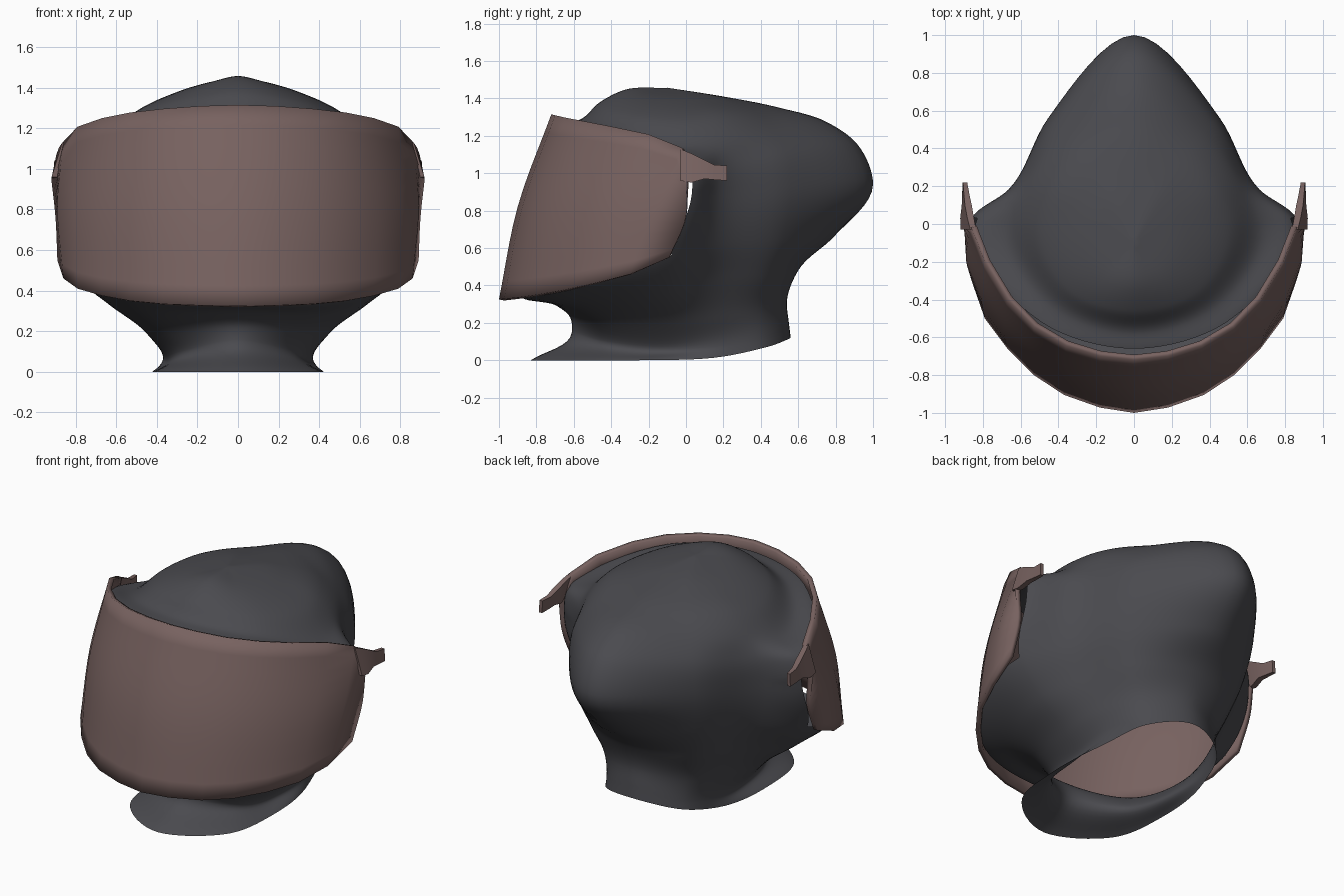
import bpy, bmesh
from mathutils import Vector as V

if "Cube" in bpy.data.objects:
    bpy.data.objects.remove(bpy.data.objects["Cube"])


def material(name, rgb):
    m = bpy.data.materials.new(name)
    m.diffuse_color = (*rgb, 1)
    m.use_nodes = True
    m.node_tree.nodes["Principled BSDF"].inputs["Base Color"].default_value = m.diffuse_color
    return m


dark = material("charcoal grey", (0.069, 0.069, 0.078))
brown = material("dusty brown", (0.186, 0.122, 0.116))


def spline(pts, n, closed=False):
    """Smooth curve through the points, n steps per segment."""
    k = len(pts)

    def tangent(i):
        if not closed and i in (0, k - 1):
            j = min(i, k - 2)
            return (pts[j + 1] - pts[j]) / max((pts[j + 1] - pts[j]).length, 1e-6)
        a, b, c = pts[i - 1], pts[i], pts[(i + 1) % k]
        h0, h1 = max((b - a).length, 1e-6), max((c - b).length, 1e-6)
        return ((b - a) / h0 * h1 + (c - b) / h1 * h0) / (h0 + h1)

    out = []
    for i in range(k if closed else k - 1):
        j = (i + 1) % k
        p, q = pts[i], pts[j]
        h = (q - p).length
        m0, m1 = tangent(i) * h, tangent(j) * h
        for s in range(n):
            t = s / n
            out.append(p * (2*t**3 - 3*t*t + 1) + m0 * (t**3 - 2*t*t + t)
                       + q * (3*t*t - 2*t**3) + m1 * (t**3 - t*t))
    if not closed:
        out.append(pts[-1].copy())
    return out


def mirrored(cols):
    """Front-to-side columns extended to the -x side."""
    return [[V((-p.x, p.y, p.z)) for p in c] for c in cols]


def grid_object(name, grid, mat, closed=False, skip=lambda i, j: False):
    """grid[column][row] -> mesh object."""
    bm = bmesh.new()
    vs = [[bm.verts.new(p) for p in c] for c in grid]
    n = len(vs)
    for i in range(n if closed else n - 1):
        a, b = vs[i], vs[(i + 1) % n]
        for j in range(len(a) - 1):
            if not skip(i, j):
                bm.faces.new((a[j], b[j], b[j + 1], a[j + 1]))
    bmesh.ops.remove_doubles(bm, verts=bm.verts, dist=0.0005)
    bmesh.ops.delete(bm, geom=[v for v in bm.verts if not v.link_faces], context='VERTS')
    me = bpy.data.meshes.new(name)
    bm.to_mesh(me)
    bm.free()
    me.materials.append(mat)
    ob = bpy.data.objects.new(name, me)
    bpy.context.collection.objects.link(ob)
    return ob


# Hood: upright profiles from neck edge to crown, front round to back
front = [(0, -.83, 0), (0, -.61, .15), (0, -.62, .23), (0, -.69, .29), (0, -.88, .335),
         (0, -.92, .8), (0, -.66, 1.27), (0, -.57, 1.285), (0, -.46, 1.38), (0, -.33, 1.445)]
front_corner = [(.36, -.60, 0), (.28, -.42, .09), (.37, -.43, .19), (.47, -.54, .28),
                (.56, -.73, .36), (.98, -.2, .8), (.49, -.52, 1.235), (.43, -.43, 1.245),
                (.34, -.35, 1.33), (.19, -.26, 1.41)]
side_rim = [(.42, -.25, 0), (.355, -.10, .06), (.46, -.10, .20), (.645, -.10, .36),
            (.82, -.08, .56), (.86, .03, .88), (.83, .03, 1.06), (.66, -.02, 1.14),
            (.50, 0, 1.285), (.28, -.02, 1.385)]
side_back = [(.37, .20, .02), (.36, .20, .08), (.41, .20, .24), (.52, .18, .44),
             (.61, .18, .62), (.665, .18, .88), (.64, .19, 1.06), (.57, .18, 1.18),
             (.45, .17, 1.30), (.24, .10, 1.39)]
back_corner = [(.28, .43, .07), (.28, .42, .12), (.29, .42, .27), (.36, .46, .45),
               (.42, .52, .65), (.455, .56, .92), (.43, .54, 1.10), (.37, .49, 1.21),
               (.28, .40, 1.31), (.15, .19, 1.40)]
back = [(0, .56, .12), (0, .55, .2), (0, .54, .32), (0, .60, .48), (0, .79, .66),
        (0, 1.0, .94), (0, .92, 1.15), (0, .76, 1.27), (0, .50, 1.35), (0, .20, 1.41)]
crown = (0, -.1, 1.457)
half = [[V(p) for p in c + [crown]] for c in
        (front, front_corner, side_rim, side_back, back_corner, back)]
ring = half + mirrored(half[1:-1])[::-1]
N = 8
ring = [spline(c, N) for c in ring]
rows = [spline([c[j] for c in ring], N, True) for j in range(len(ring[0]))]
ncol = len(rows[0])


# The face is open between the side rims
def face_opening(i, j):
    return 4 * N <= j < 6 * N and (i < 2 * N or i >= ncol - 2 * N)


grid_object("hood", [[r[i] for r in rows] for i in range(ncol)], dark, True, face_opening)

# Visor: columns of bottom, middle and top points
visor = [[(0, -1, .325), (0, -.90, .82), (0, -.72, 1.315)],
         [(.18, -.972, .328), (.18, -.875, .82), (.18, -.70, 1.31)],
         [(.37, -.905, .335), (.37, -.81, .82), (.36, -.645, 1.297)],
         [(.53, -.80, .35), (.53, -.71, .82), (.53, -.545, 1.278)],
         [(.67, -.66, .375), (.69, -.56, .82), (.67, -.40, 1.25)],
         [(.79, -.50, .41), (.81, -.37, .82), (.79, -.20, 1.208)],
         [(.86, -.30, .46), (.89, -.17, .82), (.86, -.02, 1.135)],
         [(.89, -.09, .55), (.90, 0, .77), (.92, 0, .95)]]
visor = [spline([V(p) for p in c], 5) for c in visor]
shell = grid_object("visor", mirrored(visor[1:])[::-1] + visor, brown)
sol = shell.modifiers.new("thickness", 'SOLIDIFY')
sol.thickness = 0.03
sol.offset = -1

# Visor hinge arms: y, low z, high z, outer x at low and high edge, thickness
arm = [(-.03, .96, 1.13, .918, .866, .03), (.03, .95, 1.105, .92, .882, .035),
       (.10, .97, 1.07, .912, .895, .036), (.15, .965, 1.045, .91, .90, .03),
       (.22, .96, 1.04, .908, .905, .022)]
for name, s in (("right_arm", 1), ("left_arm", -1)):
    bm = bmesh.new()
    secs = [[bm.verts.new((s * x, y, z)) for x, z in
             ((xl - t, lo), (xl, lo), (xh, hi), (xh - t, hi))]
            for y, lo, hi, xl, xh, t in arm]
    for p, q in zip(secs, secs[1:]):
        for k in range(4):
            bm.faces.new((p[k], p[(k + 1) % 4], q[(k + 1) % 4], q[k]))
    bm.faces.new(secs[0])
    bm.faces.new(secs[-1])
    bmesh.ops.recalc_face_normals(bm, faces=bm.faces)
    me = bpy.data.meshes.new(name)
    bm.to_mesh(me)
    bm.free()
    me.materials.append(brown)
    bpy.context.collection.objects.link(bpy.data.objects.new(name, me))

# Smooth faces, sharp edges
for ob in bpy.data.objects:
    bpy.context.view_layer.objects.active = ob
    ob.select_set(True)
bpy.ops.object.shade_smooth_by_angle(angle=0.7)
